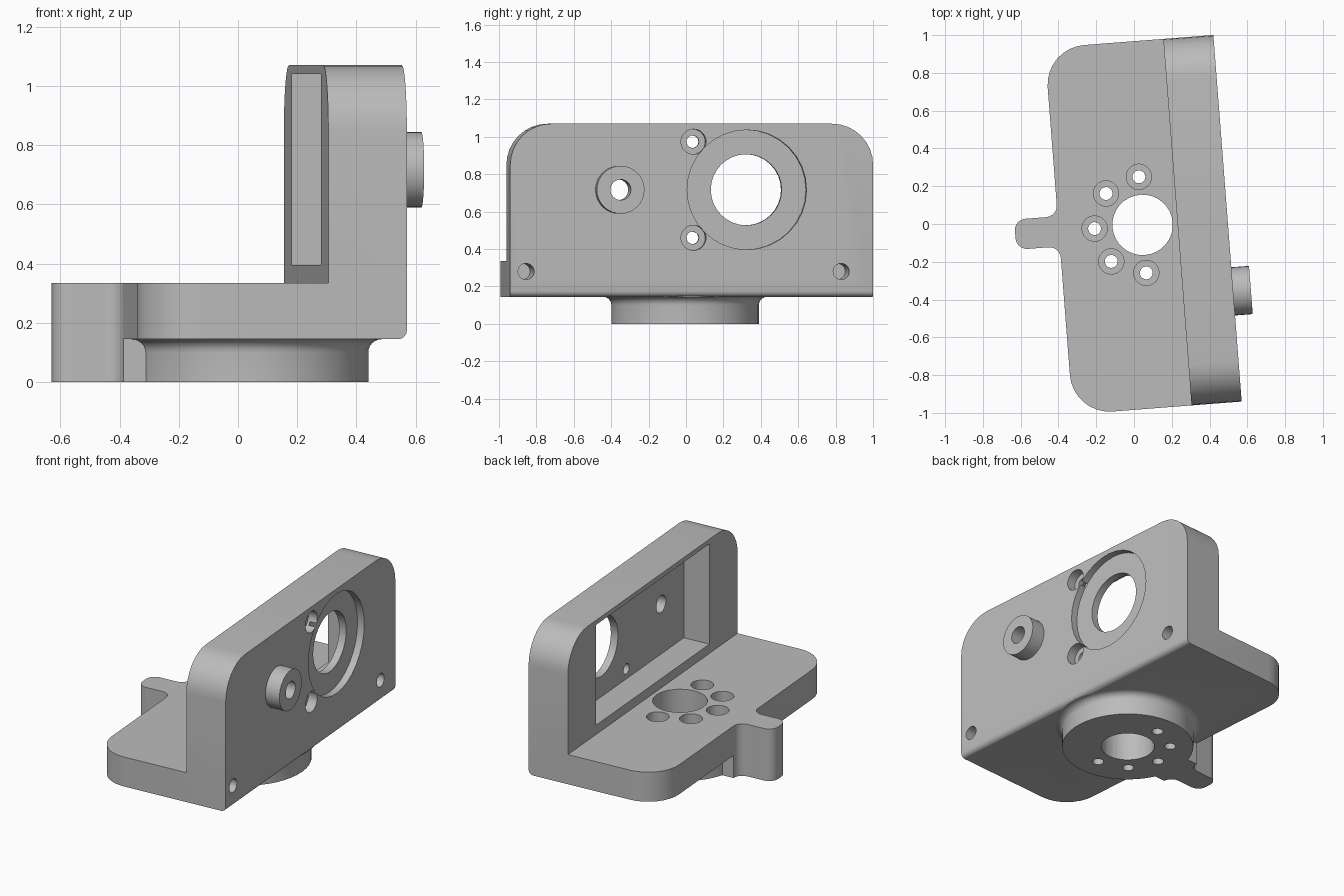
import bpy, bmesh, math
from mathutils import Vector, Matrix

if "Cube" in bpy.data.objects:
    bpy.data.objects.remove(bpy.data.objects["Cube"])

YAW = math.radians(4.42)   # the whole bracket stands slightly turned
MID = -0.008               # centre line of the bracket, local y
HUB = (0.045, MID)
OUT = 0.496                # outer face of the upright wall

grey = bpy.data.materials.new("machined_grey")
grey.diffuse_color = (0.5, 0.5, 0.5, 1)
grey.use_nodes = True
grey.node_tree.nodes["Principled BSDF"].inputs["Base Color"].default_value = grey.diffuse_color


def make(name, bm):
    bmesh.ops.recalc_face_normals(bm, faces=bm.faces)
    me = bpy.data.meshes.new(name)
    bm.to_mesh(me)
    bm.free()
    ob = bpy.data.objects.new(name, me)
    bpy.context.collection.objects.link(ob)
    return ob


def prism(bm, pts, move):
    face = bm.faces.new([bm.verts.new(p) for p in pts])
    ext = bmesh.ops.extrude_face_region(bm, geom=[face])
    verts = [g for g in ext["geom"] if isinstance(g, bmesh.types.BMVert)]
    bmesh.ops.translate(bm, verts=verts, vec=move)


def cylinder(name, r, a, b, n=32):
    a, b = Vector(a), Vector(b)
    d = b - a
    bm = bmesh.new()
    rot = d.to_track_quat('Z', 'Y').to_matrix().to_4x4()
    bmesh.ops.create_cone(bm, cap_ends=True, segments=n, radius1=r, radius2=r,
                          depth=d.length, matrix=Matrix.Translation((a + b) / 2) @ rot)
    return make(name, bm)


def combine(target, tool, op):
    mod = target.modifiers.new(op.lower(), 'BOOLEAN')
    mod.operation, mod.object, mod.solver = op, tool, 'EXACT'
    dg = bpy.context.evaluated_depsgraph_get()
    me = bpy.data.meshes.new_from_object(target.evaluated_get(dg))
    target.modifiers.clear()
    target.data = me
    bpy.data.objects.remove(tool)


def arc(cx, cy, r, a0, a1, n=6):
    return [(cx + r * math.cos(math.radians(a0 + (a1 - a0) * i / n)),
             cy + r * math.sin(math.radians(a0 + (a1 - a0) * i / n))) for i in range(n + 1)]


# L-shaped body: base plate and upright wall, with rounded corners
bm = bmesh.new()
L = [(-.40, .145), (OUT, .145), (OUT, 1.07), (.23, 1.07), (.23, .335), (-.40, .335)]
prism(bm, [(x, -.981, z) for x, z in L], (0, 1.946, 0))


def round_edges(test, r, n):
    es = [e for e in bm.edges if test(*[v.co for v in e.verts])]
    bmesh.ops.bevel(bm, geom=es, offset=r, offset_type='OFFSET', segments=n,
                    profile=0.5, affect='EDGES')


round_edges(lambda a, b: a.x < -.39 and b.x < -.39 and abs(a.y - b.y) < .01, .21, 8)
round_edges(lambda a, b: a.z > 1.06 and b.z > 1.06 and abs(a.y - b.y) < .01, .22, 8)
round_edges(lambda a, b: min(a.x, b.x) > .49 and max(a.z, b.z) < .15, .03, 4)
bracket = make("mounting_bracket", bm)

# Round hub below the plate, flaring into it
bm = bmesh.new()
prof = [(0, 0), (.395, 0)] + arc(.44, .10, .045, 180, 90) + [(.44, .2), (0, .2)]
vs = [bm.verts.new((r, 0, z)) for r, z in prof]
es = [bm.edges.new(p) for p in zip(vs, vs[1:])]
bmesh.ops.spin(bm, geom=vs + es, cent=(0, 0, 0), axis=(0, 0, 1),
               angle=math.tau, steps=48, use_duplicate=False)
bmesh.ops.remove_doubles(bm, verts=bm.verts, dist=1e-4)
bmesh.ops.translate(bm, verts=bm.verts, vec=(*HUB, 0))
combine(bracket, make("hub", bm), 'UNION')

# Stop finger with rounded tip and filleted root
half = ([(-.30, .14)] + arc(-.46, .14, .06, 0, -90) + arc(-.571, .02, .06, 90, 180))
outline = half + [(x, -y) for x, y in reversed(half)]
bm = bmesh.new()
prism(bm, [(x, y + MID, 0) for x, y in outline], (0, 0, .335))
combine(bracket, make("stop_finger", bm), 'UNION')

# Spacer boss on the outer face
combine(bracket, cylinder("boss", .128, (.44, -.396, .717), (.59, -.396, .717)), 'UNION')

# Rectangular pocket in the inner face
bm = bmesh.new()
prism(bm, [(.1, -.657, .395), (.403, -.657, .395), (.403, -.657, 1.04), (.1, -.657, 1.04)],
      (0, 1.298, 0))
combine(bracket, make("pocket", bm), 'DIFFERENCE')


def drill_wall(r, y, z, inner, outer=.7):
    combine(bracket, cylinder("wall_drill", r, (inner, y, z), (outer, y, z)), 'DIFFERENCE')


def drill_base(r, x, y, bottom):
    combine(bracket, cylinder("base_drill", r, (x, y, bottom), (x, y, .5)), 'DIFFERENCE')


# Bearing seat, boss bore, counterbored screw holes and blind mounting holes
drill_wall(.32, .288, .717, .451)
drill_wall(.19, .288, .717, .3)
drill_wall(.055, -.396, .717, .3)
for z in (.46, .974):
    drill_wall(.067, .002, z, .436)
    drill_wall(.033, .002, z, .3)
for y in (-.896, .794):
    drill_wall(.043, y, .28, .22)

# Hub bore and its half ring of counterbored screw holes
drill_base(.16, *HUB, -.1)
for k in range(5):
    a = math.radians(90 + 45 * k)
    x, y = HUB[0] + .255 * math.cos(a), HUB[1] + .255 * math.sin(a)
    drill_base(.067, x, y, .15)
    drill_base(.034, x, y, -.1)

# Turn the bracket, colour and shade it
bracket.data.transform(Matrix.Rotation(YAW, 4, 'Z'))
bracket.data.materials.clear()
bracket.data.materials.append(grey)
for p in bracket.data.polygons:
    p.material_index = 0
bpy.ops.object.select_all(action='DESELECT')
bracket.select_set(True)
bpy.context.view_layer.objects.active = bracket
bpy.ops.object.shade_smooth_by_angle(angle=math.radians(30))
